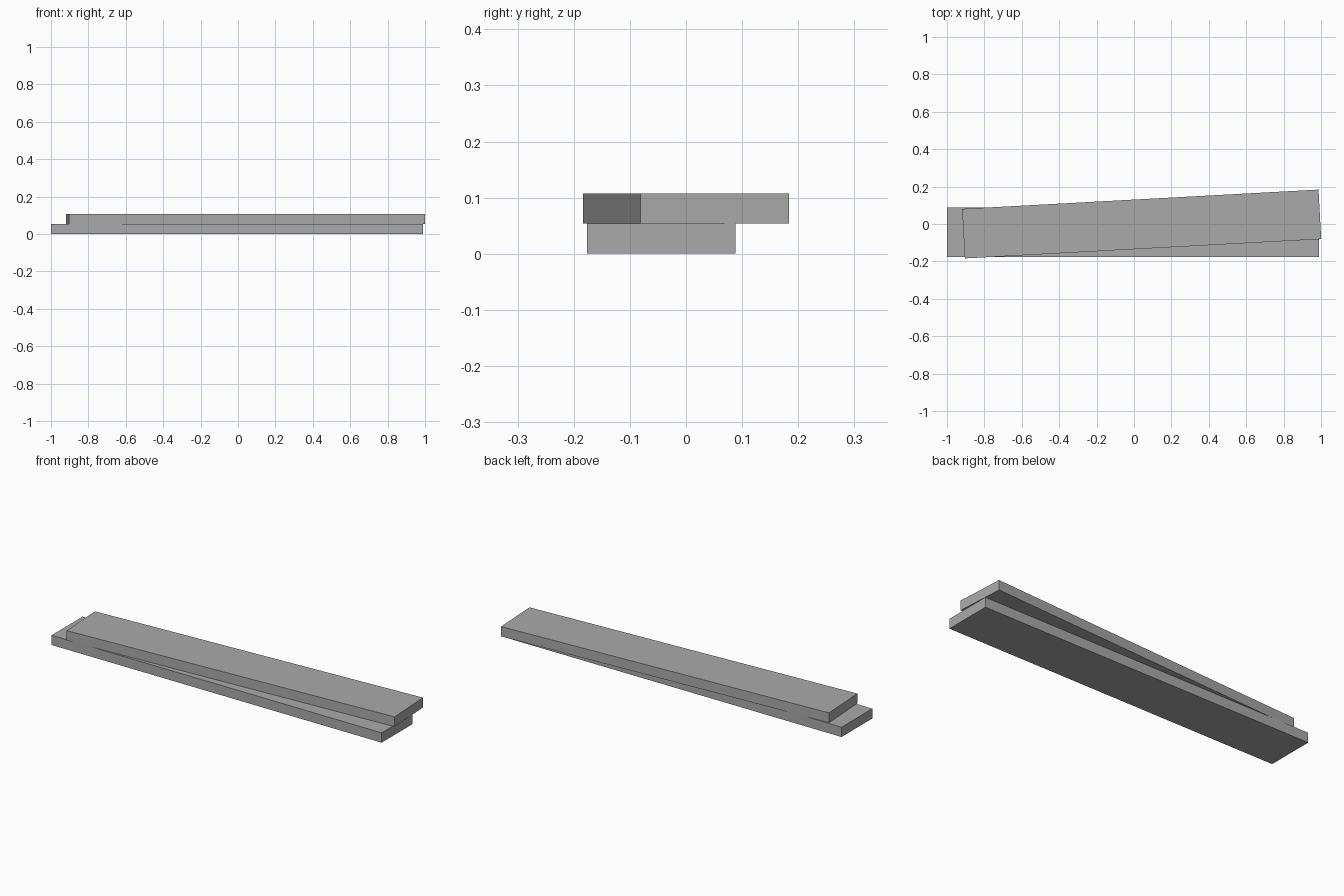
import bpy
import math

cube = bpy.data.objects.get("Cube")
if cube:
    bpy.data.objects.remove(cube, do_unlink=True)

# Single plain grey
grey = bpy.data.materials.new("plain_grey")
grey.use_nodes = True
colour = (0.4, 0.4, 0.4, 1)
grey.diffuse_color = colour
grey.node_tree.nodes["Principled BSDF"].inputs["Base Color"].default_value = colour

THICK = 0.0535
WIDTH = 0.265


def plank(name, length, x, y, z, angle=0.0):
    """Flat board centred on x, y with its underside at z."""
    bpy.ops.mesh.primitive_cube_add(size=1, location=(x, y, z + THICK / 2))
    board = bpy.context.object
    board.name = name
    board.scale = (length, WIDTH, THICK)
    bpy.ops.object.transform_apply(location=False, rotation=False, scale=True)
    board.rotation_euler.z = math.radians(angle)
    board.data.materials.append(grey)
    return board


# Straight board below, slightly turned board resting on it
plank("lower_plank", 1.99, -0.005, -0.044, 0)
plank("upper_plank", 1.908, 0.041, 0, THICK, 3.1)
